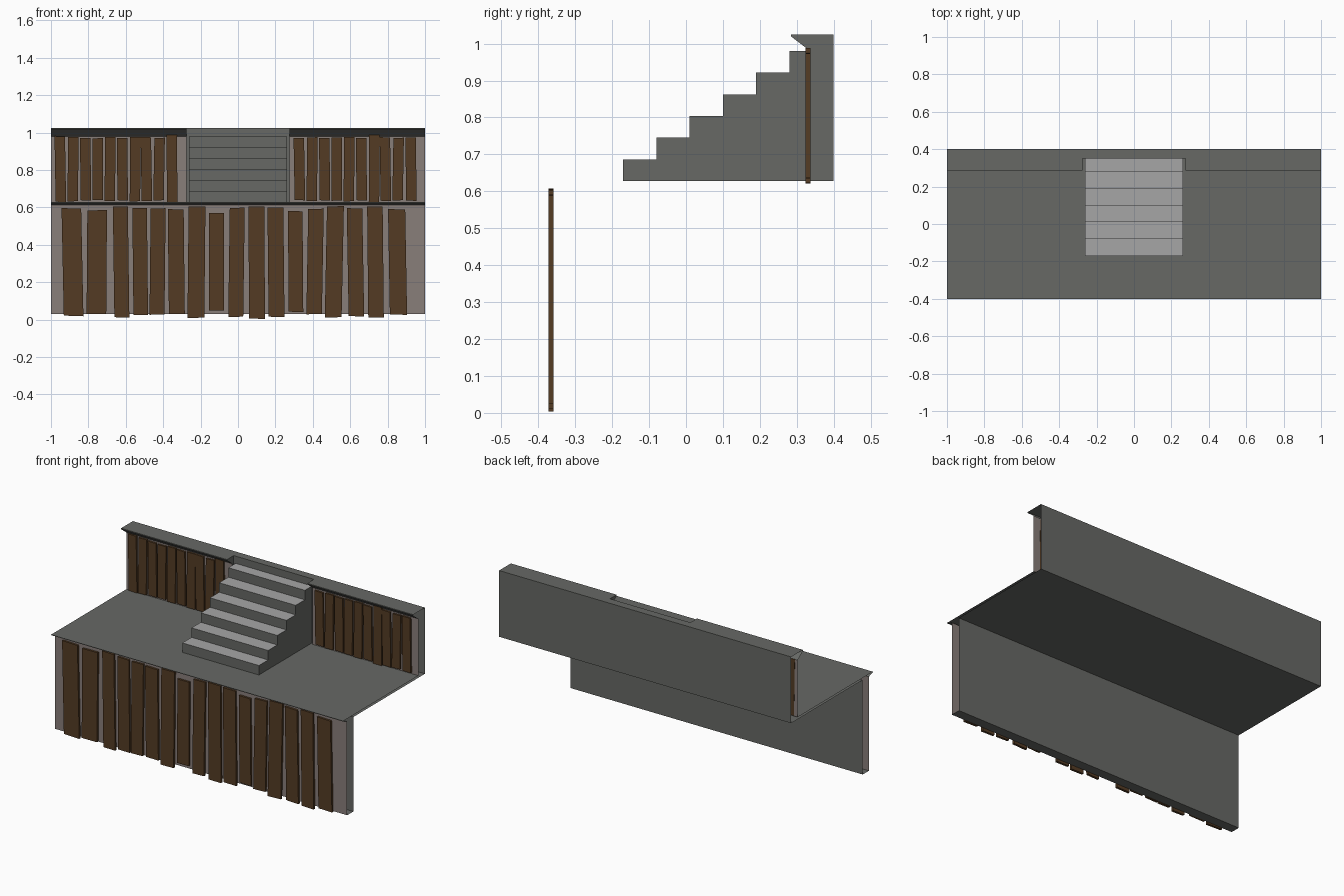
import bpy, bmesh

if "Cube" in bpy.data.objects:
    bpy.data.objects.remove(bpy.data.objects["Cube"])


def material(name, rgb):
    m = bpy.data.materials.new(name)
    m.diffuse_color = (*rgb, 1)
    m.use_nodes = True
    m.node_tree.nodes["Principled BSDF"].inputs["Base Color"].default_value = m.diffuse_color
    return m


CONCRETE = material("grey concrete", (0.135, 0.14, 0.13))
STONE = material("warm stone", (0.25, 0.21, 0.195))
TREAD = material("light grey tread", (0.38, 0.38, 0.38))
WOOD = material("brown wood", (0.088, 0.044, 0.017))


def finish(name, bm, mats):
    me = bpy.data.meshes.new(name)
    bm.to_mesh(me)
    bm.free()
    for m in mats:
        me.materials.append(m)
    ob = bpy.data.objects.new(name, me)
    bpy.context.collection.objects.link(ob)
    return ob


def sweep(bm, profile, x0, x1):
    """Faces along x from a closed (y, z) profile, ends left open."""
    faces = []
    a = [bm.verts.new((x0, y, z)) for y, z in profile]
    b = [bm.verts.new((x1, y, z)) for y, z in profile]
    for i in range(len(profile)):
        j = (i + 1) % len(profile)
        faces.append(bm.faces.new((b[i], a[i], a[j], b[j])))
    return faces


def end(bm, profile, x, facing):
    pts = profile if facing > 0 else profile[::-1]
    return bm.faces.new([bm.verts.new((x, y, z)) for y, z in pts])


# Terrace shell: lower wall, deck and upper wall, with a recess for the stairs
DECK, NOTCH = 0.628, 0.275
cap = [(0.4, 1.025), (0.285, 1.025), (0.285, 1.019), (0.336, 0.98), (0.336, DECK)]
recess = [(0.4, 1.025), (0.35, 1.025), (0.35, DECK)]
lower = [(-0.4, DECK), (-0.4, 0.625), (-0.36, 0.612), (-0.36, 0.03),
         (-0.30, 0.03), (-0.30, 0.615), (0.4, 0.615)]
bm = bmesh.new()
sweep(bm, cap + lower, -1, -NOTCH)
sweep(bm, recess + lower, -NOTCH, NOTCH)
sweep(bm, cap + lower, NOTCH, 1)
for s in (-1, 1):
    end(bm, cap + [(0.4, DECK)], s * NOTCH, -s)
bm.normal_update()
for f in bm.faces:
    c = f.calc_center_median()
    tall = max(v.co.z for v in f.verts) - min(v.co.z for v in f.verts) > 0.1
    # stone only on the tall front-facing panels, not behind the stairs
    if f.normal.y < -0.99 and tall and not (c.z > DECK and abs(c.x) < NOTCH):
        f.material_index = 1
finish("terrace_walls", bm, [CONCRETE, STONE])

# Stairs
N, RUN, RISE, START = 6, 0.09, 0.0587, -0.17
steps = []
for i in range(N):
    steps += [(START + i * RUN, DECK + i * RISE), (START + i * RUN, DECK + (i + 1) * RISE)]
steps += [(0.35, DECK + N * RISE), (0.35, DECK)]
steps.reverse()
bm = bmesh.new()
sweep(bm, steps, -0.262, 0.262)
for s in (-1, 1):
    end(bm, steps, s * 0.262, s)
bmesh.ops.remove_doubles(bm, verts=bm.verts, dist=1e-5)
bm.normal_update()
for f in bm.faces:
    f.material_index = 1 if f.normal.z > 0.9 else 0
finish("stairs", bm, [CONCRETE, TREAD])


# Wooden planks: each slightly tilted
def plank(bm, x, w, z0, z1, tilt, y0, y1):
    res = bmesh.ops.create_cube(bm, size=1)
    for v in res["verts"]:
        up = v.co.z > 0
        skew = tilt * (1 if up else -1)
        z = (z1 if up else z0) + 0.3 * tilt * (1 if v.co.x > 0 else -1)
        v.co = (x + v.co.x * w + skew, y0 if v.co.y < 0 else y1, z)


# centre x, width, bottom, top, tilt
big = [
    (-.885, .105, .02, .595, -.006), (-.755, .105, .03, .585, .002),
    (-.625, .08, .012, .605, -.004), (-.523, .078, .025, .597, -.003),
    (-.43, .08, .027, .595, .003), (-.33, .085, .03, .59, -.003),
    (-.222, .09, .01, .605, .003), (-.115, .08, .05, .57, .001),
    (-.008, .08, .015, .598, .004), (.10, .085, .005, .605, -.002),
    (.203, .085, .015, .60, -.003), (.308, .078, .042, .58, -.002),
    (.412, .083, .03, .592, .005), (.515, .09, .012, .606, .006),
    (.628, .083, .018, .595, -.005), (.735, .083, .012, .605, -.003),
    (.853, .092, .027, .59, -.005)]
bm = bmesh.new()
for x, w, z0, z1, t in big:
    plank(bm, x, w, z0, z1, t, -0.373, -0.359)
finish("lower_wall_planks", bm, [WOOD])

small_x = [-.95, -.882, -.815, -.75, -.684, -.618, -.55, -.49, -.422, -.353]
tilts = [-.003, .002, -.002, .001, .002, -.002, .001, -.003, .003, -.002]
drops = {"left": [0, 3, 8, 10, 4, 8, 3, 4, 8, -8],
         "right": [9, 5, 8, 6, 3, 8, -8, 5, 8, 6]}
for side, shift in (("left", 0), ("right", 1.278)):
    bm = bmesh.new()
    for x, t, d in zip(small_x, tilts, drops[side]):
        d *= 0.001
        plank(bm, x + shift, 0.056, 0.63 + d, 0.98 - d, t, 0.324, 0.337)
    finish("upper_wall_planks_" + side, bm, [WOOD])
